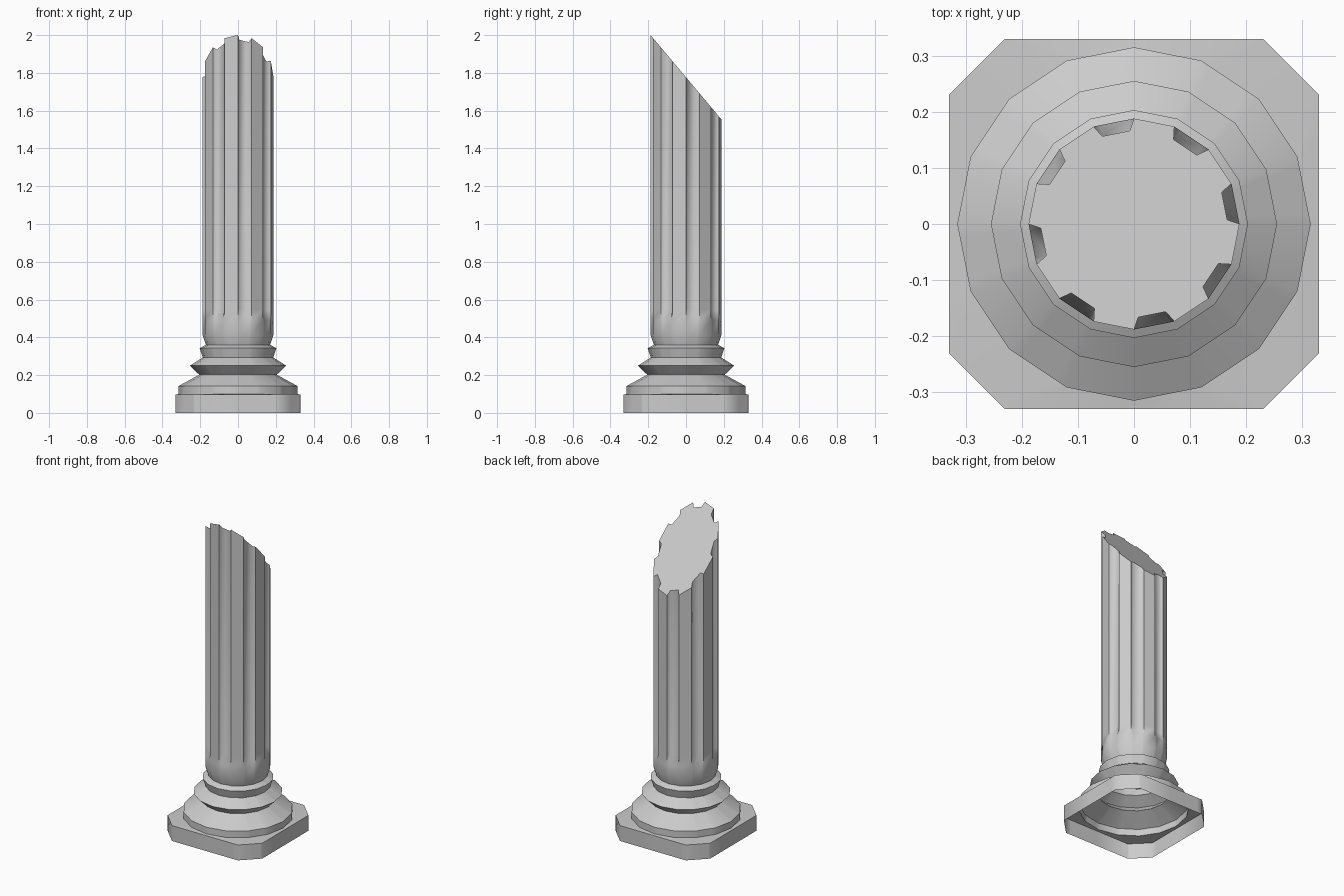
import bpy, bmesh
from math import cos, sin, pi, radians
from mathutils import Vector

if "Cube" in bpy.data.objects:
    bpy.data.objects.remove(bpy.data.objects["Cube"])

SIDES = 16


def circle(r):
    return [Vector((r * cos(i * 2 * pi / SIDES), r * sin(i * 2 * pi / SIDES), 0)) for i in range(SIDES)]


def plinth_outline(h, c):
    # square with cut corners, one point per column side
    m = (h + c) / 2
    quarter = [(h, 0), (h, c), (m, m), (c, h)]
    pts = []
    for q in range(4):
        for x, y in quarter:
            for _ in range(q):
                x, y = -y, x
            pts.append(Vector((x, y, 0)))
    return pts


def section(pts, z, depth=0.0):
    # every second side carries a flute: two extra points pushed inward
    out = []
    for i, a in enumerate(pts):
        out.append(a.copy())
        if i % 2 == 0:
            b = pts[(i + 1) % SIDES]
            inward = -(a + b).normalized() * depth
            out += [a.lerp(b, 0.16) + inward, a.lerp(b, 0.84) + inward]
    for i, p in enumerate(out):
        if callable(z):
            p.z = z(p)
        else:
            p.z = z
    return out


def broken_top(p):
    return 1.777 - 1.19 * p.y


# plinth, then the turned base mouldings
rings = [section(plinth_outline(0.33, 0.23), z) for z in (0, 0.097)]
for r, z in [(0.315, 0.10), (0.315, 0.142), (0.205, 0.202), (0.255, 0.25),
             (0.187, 0.293), (0.203, 0.343), (0.17, 0.36), (0.188, 0.415)]:
    rings.append(section(circle(r), z))

# fluted shaft with slanted break
shaft = circle(0.188)
rings.append(section(shaft, 0.49))
rings.append(section(shaft, 0.55, 0.02))
for ring in (rings[-1],):
    for i, p in enumerate(ring):
        if i % 3 == 0:
            p.z = 0.54
rings.append(section(shaft, broken_top, 0.02))

bm = bmesh.new()
loops = [[bm.verts.new(p) for p in ring] for ring in rings]
for low, high in zip(loops, loops[1:]):
    n = len(low)
    for i in range(n):
        j = (i + 1) % n
        bm.faces.new((low[i], low[j], high[j], high[i]))
cap = bm.faces.new(loops[-1])
for e in cap.edges:
    e.smooth = False

mesh = bpy.data.meshes.new("broken_column")
bm.to_mesh(mesh)
bm.free()
column = bpy.data.objects.new("broken_column", mesh)
bpy.context.collection.objects.link(column)
bpy.context.view_layer.objects.active = column
column.select_set(True)
bpy.ops.object.shade_smooth_by_angle(angle=radians(60), keep_sharp_edges=True)
